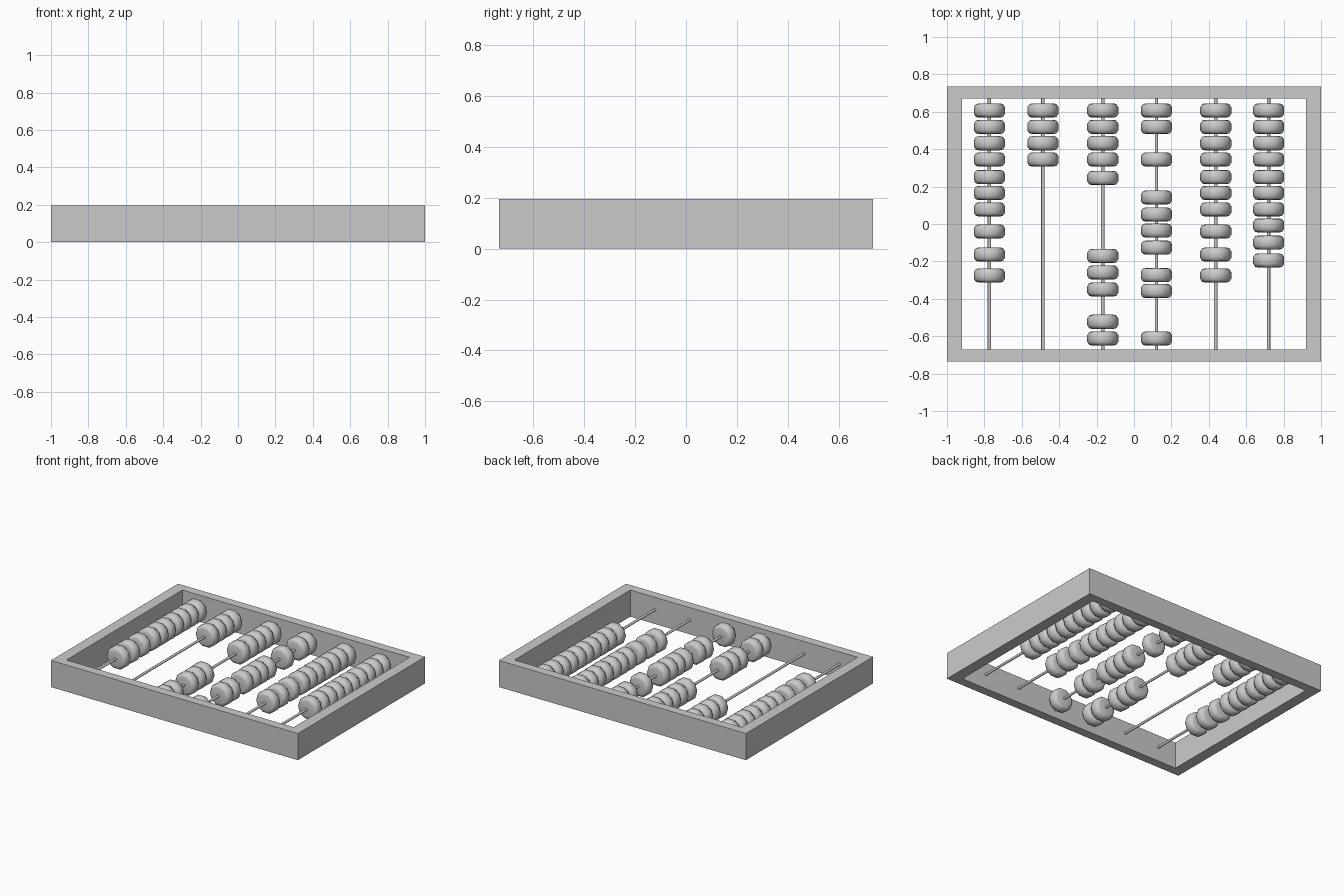
import bpy
import bmesh
from math import radians, pi, cos, sin

cube = bpy.data.objects.get("Cube")
if cube:
    bpy.data.objects.remove(cube, do_unlink=True)

GREY = (0.6, 0.6, 0.6, 1)
grey = bpy.data.materials.new("plain_grey")
grey.use_nodes = True
grey.diffuse_color = GREY
grey.node_tree.nodes["Principled BSDF"].inputs["Base Color"].default_value = GREY

ROD_Z = 0.105
INNER_Y = 0.67


def make_object(name, bm):
    bmesh.ops.recalc_face_normals(bm, faces=bm.faces)
    mesh = bpy.data.meshes.new(name)
    bm.to_mesh(mesh)
    bm.free()
    mesh.materials.append(grey)
    obj = bpy.data.objects.new(name, mesh)
    bpy.context.collection.objects.link(obj)
    return obj


def smooth(obj, angle):
    bpy.ops.object.select_all(action="DESELECT")
    obj.select_set(True)
    bpy.context.view_layer.objects.active = obj
    bpy.ops.object.shade_smooth_by_angle(angle=radians(angle))


def lathe_y(name, profile, sides):
    """Spin (radius, y) pairs round the y axis and cap both ends."""
    bm = bmesh.new()
    rings = [[bm.verts.new((r * cos(2 * pi * i / sides), y, r * sin(2 * pi * i / sides)))
              for i in range(sides)] for r, y in profile]
    for a, b in zip(rings, rings[1:]):
        for i in range(sides):
            j = (i + 1) % sides
            bm.faces.new((a[i], a[j], b[j], b[i]))
    bm.faces.new(rings[0])
    bm.faces.new(rings[-1])
    return make_object(name, bm)


# Rectangular open frame: outer and inner loops bridged, then raised
bm = bmesh.new()
loops = [[bm.verts.new((sx * x, sy * y, 0)) for sx, sy in ((-1, -1), (1, -1), (1, 1), (-1, 1))]
         for x, y in ((1, 0.735), (0.92, INNER_Y))]
for i in range(4):
    j = (i + 1) % 4
    bm.faces.new((loops[0][i], loops[0][j], loops[1][j], loops[1][i]))
raised = bmesh.ops.extrude_face_region(bm, geom=bm.faces[:], use_keep_orig=True)
top = [v for v in raised["geom"] if isinstance(v, bmesh.types.BMVert)]
bmesh.ops.translate(bm, verts=top, vec=(0, 0, 0.195))
make_object("frame", bm)

# Shared rod and bead shapes
rod = lathe_y("rod_1", [(0.009, -INNER_Y - 0.01), (0.009, INNER_Y + 0.01)], 12)
smooth(rod, 40)
bead = lathe_y("bead_1_1", [(0.056, -0.038), (0.072, -0.034), (0.083, -0.018),
                            (0.083, 0.018), (0.072, 0.034), (0.056, 0.038)], 10)
smooth(bead, 50)

# Bead positions along each rod, from back to front
stack = [0.607, 0.519, 0.432, 0.345, 0.251, 0.166, 0.078]
rows = [
    (-0.773, stack + [-0.04, -0.163, -0.275]),
    (-0.487, stack[:4]),
    (-0.167, stack[:4] + [0.246, -0.171, -0.259, -0.35, -0.523, -0.612]),
    (0.12, stack[:2] + [0.345, 0.142, 0.051, -0.035, -0.126, -0.273, -0.358, -0.612]),
    (0.437, stack + [-0.04, -0.163, -0.275]),
    (0.72, stack + [-0.008, -0.099, -0.195]),
]


def place(source, name, first, x, y):
    obj = source
    if not first:
        obj = source.copy()
        bpy.context.collection.objects.link(obj)
    obj.name = name
    obj.location = (x, y, ROD_Z)


for r, (x, beads) in enumerate(rows):
    place(rod, f"rod_{r + 1}", r == 0, x, 0)
    for b, y in enumerate(beads):
        place(bead, f"bead_{r + 1}_{b + 1}", r == b == 0, x, y)
